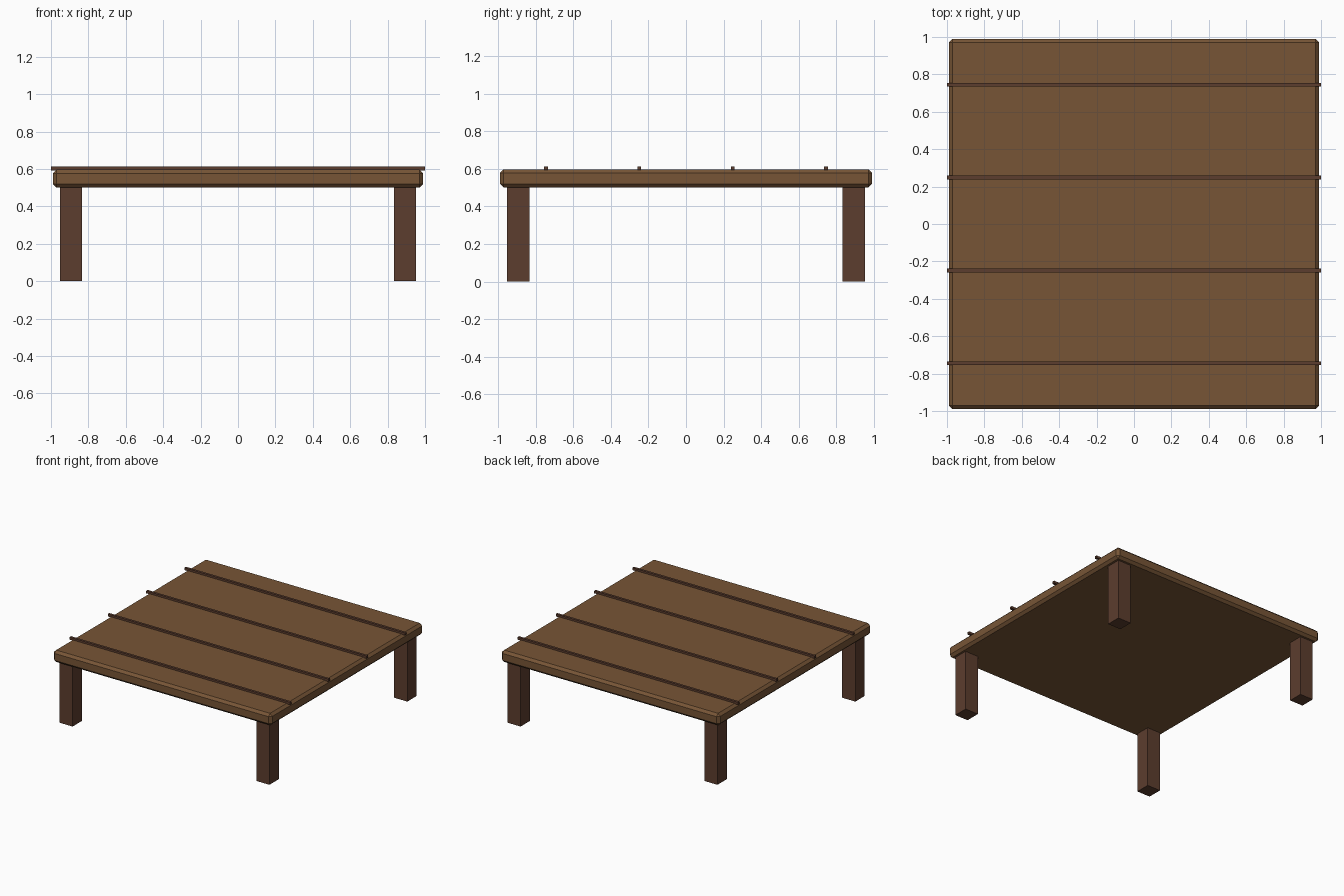
import bpy

if "Cube" in bpy.data.objects:
    bpy.data.objects.remove(bpy.data.objects["Cube"])


def material(name, rgb):
    m = bpy.data.materials.new(name)
    lin = [(c / 255 / 12.92) if c < 11 else ((c / 255 + 0.055) / 1.055) ** 2.4 for c in rgb]
    m.diffuse_color = (*lin, 1.0)
    m.use_nodes = True
    m.node_tree.nodes["Principled BSDF"].inputs["Base Color"].default_value = m.diffuse_color
    return m


def box(name, lo, hi, mat, bevel=0.0):
    bpy.ops.mesh.primitive_cube_add(size=1)
    o = bpy.context.object
    o.name = name
    o.data.name = name
    for v in o.data.vertices:
        v.co = [(a + b) / 2 + c * (b - a) for a, b, c in zip(lo, hi, v.co)]
    o.data.materials.append(mat)
    if bevel:
        mod = o.modifiers.new("edge_bevel", 'BEVEL')
        mod.width = bevel
        mod.segments = 1
    return o


wood = material("warm_brown_wood", (119, 85, 54))
dark = material("dark_brown_wood", (92, 61, 46))

# Table top with chamfered edges
box("table_top", (-0.99, -0.99, 0.5), (0.99, 0.99, 0.597), wood, 0.02)

# Four square legs, set in from the corners
for side, sx in (("left", -1), ("right", 1)):
    for end, sy in (("front", -1), ("back", 1)):
        x, y, h = sx * 0.893, sy * 0.893, 0.06
        box(f"{end}_{side}_leg", (x - h, y - h, 0), (x + h, y + h, 0.5), dark)

# Thin strips across the top, slightly overhanging
for i in range(4):
    y = (-0.75 + 0.5 * i) * 0.993
    box(f"top_strip_{i + 1}", (-1, y - 0.01, 0.593), (1, y + 0.01, 0.613), dark)
